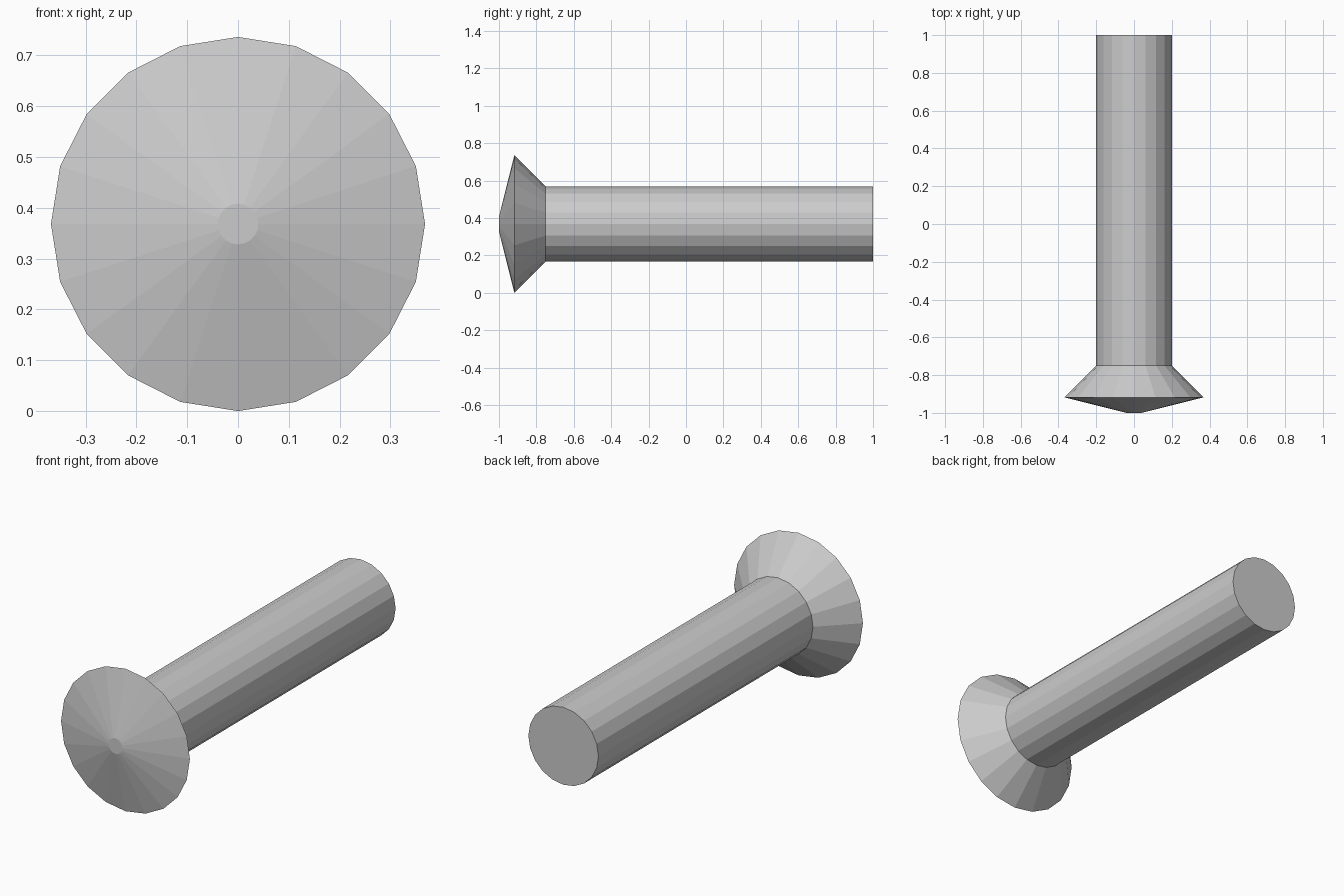
import bpy, bmesh
from math import cos, sin, pi

if "Cube" in bpy.data.objects:
    bpy.data.objects.remove(bpy.data.objects["Cube"])

SIDES = 20
RIM = 0.368          # head radius; also the axis height, so the rim touches z = 0


def lathe(name, profile):
    """Closed solid turned around the y axis from (y, radius) points."""
    bm = bmesh.new()
    rings = [[bm.verts.new((r * cos(2 * pi * i / SIDES), y, RIM + r * sin(2 * pi * i / SIDES)))
              for i in range(SIDES)] for y, r in profile]
    for a, b in zip(rings, rings[1:]):
        for i in range(SIDES):
            j = (i + 1) % SIDES
            bm.faces.new((a[i], a[j], b[j], b[i]))
    bm.faces.new(rings[0])
    bm.faces.new(rings[-1])
    bmesh.ops.recalc_face_normals(bm, faces=bm.faces)
    mesh = bpy.data.meshes.new(name)
    bm.to_mesh(mesh)
    bm.free()
    obj = bpy.data.objects.new(name, mesh)
    bpy.context.collection.objects.link(obj)
    return obj


# One turned solid: small flat tip, shallow cone, countersunk flare, straight shank
lathe("rivet", [(-1.0, 0.04), (-0.918, RIM), (-0.75, 0.2), (1.0, 0.2)])
